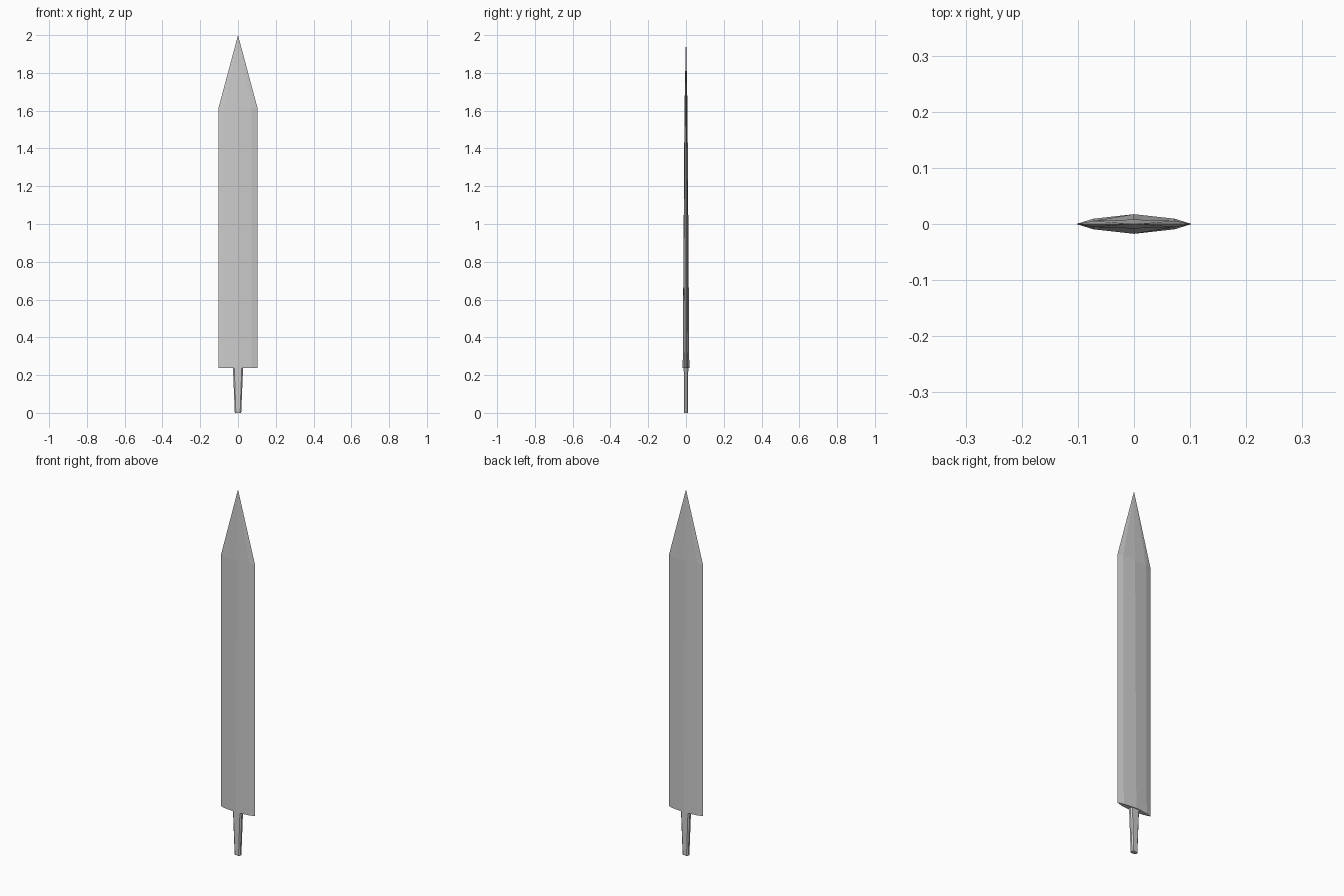
import bpy, bmesh

if "Cube" in bpy.data.objects:
    bpy.data.objects.remove(bpy.data.objects["Cube"])


def loft(name, rings, tip=None):
    """Skin a stack of rings, capping the bottom and either a point or a cap on top."""
    bm = bmesh.new()
    loops = [[bm.verts.new(p) for p in ring] for ring in rings]
    n = len(loops[0])
    bm.faces.new(loops[0])
    for a, b in zip(loops, loops[1:]):
        for i in range(n):
            j = (i + 1) % n
            bm.faces.new((a[i], a[j], b[j], b[i]))
    last = loops[-1]
    if tip:
        t = bm.verts.new(tip)
        for i in range(n):
            bm.faces.new((last[i], last[(i + 1) % n], t))
    else:
        bm.faces.new(last)
    bmesh.ops.recalc_face_normals(bm, faces=bm.faces)
    mesh = bpy.data.meshes.new(name)
    bm.to_mesh(mesh)
    bm.free()
    obj = bpy.data.objects.new(name, mesh)
    bpy.context.collection.objects.link(obj)
    return obj


def blade_ring(z, ridge, bevel):
    # Diamond section with a separate bevel along each cutting edge
    return [(-0.103, 0, z), (-0.072, -bevel, z), (0, -ridge, z), (0.072, -bevel, z),
            (0.103, 0, z), (0.072, bevel, z), (0, ridge, z), (-0.072, bevel, z)]


def tang_ring(z, hx, hy, c):
    # Rectangle with chamfered corners
    return [(-hx, -hy + c, z), (-hx + c, -hy, z), (hx - c, -hy, z), (hx, -hy + c, z),
            (hx, hy - c, z), (hx - c, hy, z), (-hx + c, hy, z), (-hx, hy - c, z)]


# Blade, thinning towards the shoulder and then running to a point
loft("blade", [blade_ring(0.238, 0.0175, 0.0095), blade_ring(1.615, 0.008, 0.0055)],
     tip=(0, 0, 2.0))

# Tang, tapering down to the foot
loft("tang", [tang_ring(0, 0.017, 0.011, 0.006), tang_ring(0.24, 0.027, 0.012, 0.007)])
